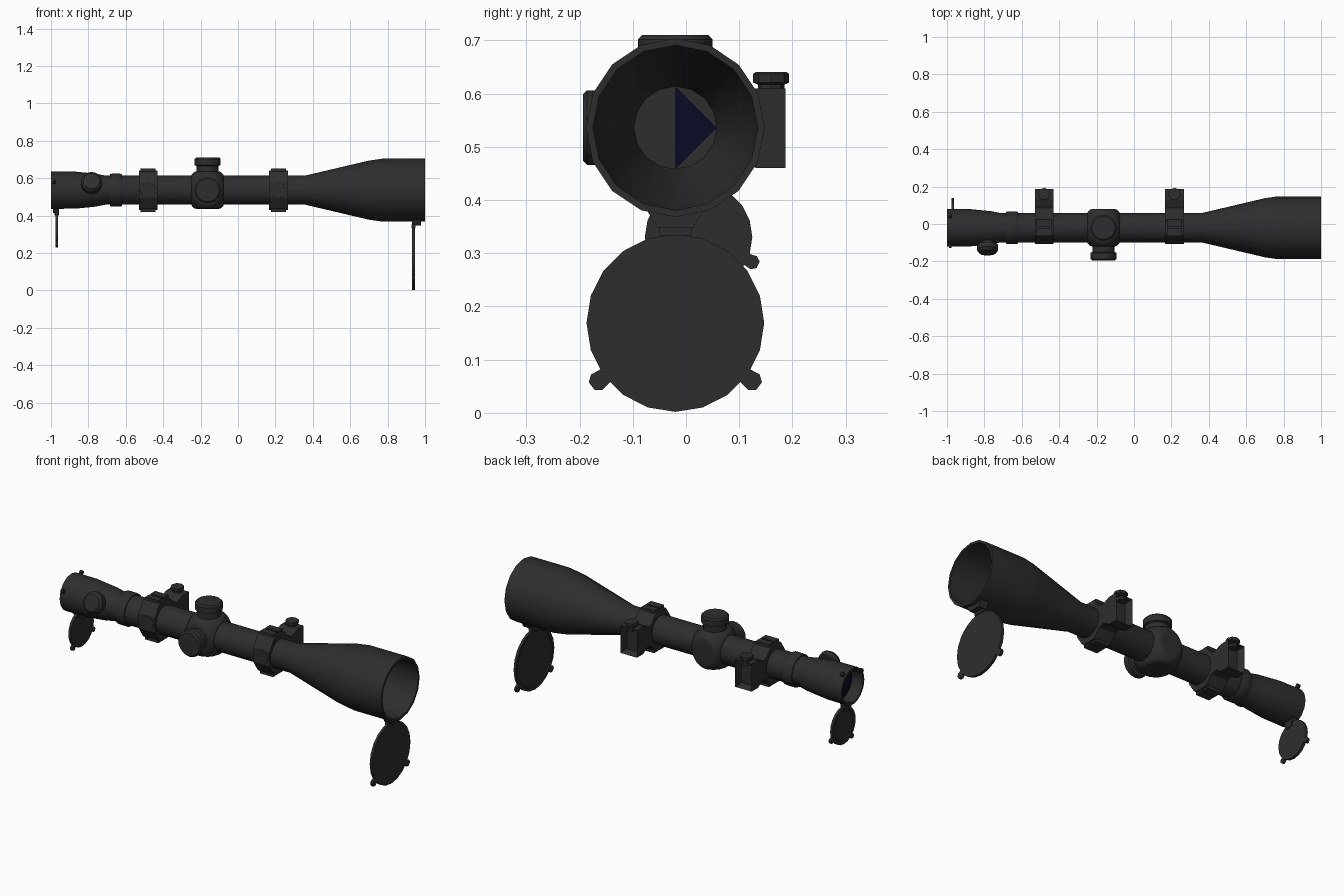
import bpy, bmesh, math
from mathutils import Vector, Matrix

if "Cube" in bpy.data.objects:
    bpy.data.objects.remove(bpy.data.objects["Cube"])

CY, CZ = -0.02, 0.536          # optical axis runs along x


def material(name, col):
    m = bpy.data.materials.new(name)
    m.diffuse_color = (*col, 1)
    m.use_nodes = True
    m.node_tree.nodes["Principled BSDF"].inputs["Base Color"].default_value = m.diffuse_color
    return m


BLACK = material("matte_black", (0.027, 0.027, 0.027))
NAVY = material("navy_glass", (0.003, 0.003, 0.018))


def finish(name, bm, mat=BLACK, smooth=True):
    bmesh.ops.remove_doubles(bm, verts=bm.verts, dist=1e-5)
    bmesh.ops.recalc_face_normals(bm, faces=bm.faces)
    me = bpy.data.meshes.new(name)
    bm.to_mesh(me)
    bm.free()
    ob = bpy.data.objects.new(name, me)
    bpy.context.collection.objects.link(ob)
    me.materials.append(mat)
    if smooth:
        bpy.ops.object.select_all(action='DESELECT')
        ob.select_set(True)
        bpy.context.view_layer.objects.active = ob
        bpy.ops.object.shade_smooth_by_angle(angle=math.radians(32))
    return ob


def lathe(name, profile, origin=(0, CY, CZ), axis=(1, 0, 0), n=16, mat=BLACK):
    """Revolve (distance, radius) points about an axis."""
    bm = bmesh.new()
    rot = Vector((0, 0, 1)).rotation_difference(Vector(axis)).to_matrix()
    rings = [[bm.verts.new(Vector(origin) + rot @ Vector(
        (r * math.cos(2 * math.pi * i / n), r * math.sin(2 * math.pi * i / n), d)))
        for i in range(n)] if r else
        [bm.verts.new(Vector(origin) + rot @ Vector((0, 0, d)))] for d, r in profile]
    for a, b in zip(rings, rings[1:]):
        for i in range(n):
            j = (i + 1) % n
            quad = [a[i % len(a)], a[j % len(a)], b[j % len(b)], b[i % len(b)]]
            bm.faces.new(list(dict.fromkeys(quad)))
    return finish(name, bm, mat)


def prism(name, pts, x0, x1, inset_dir=None):
    """Extrude a (y, z) outline from x0 to x1; optionally recess one side."""
    bm = bmesh.new()
    f = bm.faces.new([bm.verts.new((x0, y, z)) for y, z in pts])
    g = bmesh.ops.extrude_face_region(bm, geom=[f])['geom']
    bmesh.ops.translate(bm, vec=(x1 - x0, 0, 0),
                        verts=[v for v in g if isinstance(v, bmesh.types.BMVert)])
    bmesh.ops.recalc_face_normals(bm, faces=bm.faces)
    if inset_dir:
        faces = [f for f in bm.faces if f.normal.dot(Vector(inset_dir)) > 0.99]
        bmesh.ops.inset_region(bm, faces=faces, thickness=0.016)
        bmesh.ops.translate(bm, vec=Vector(inset_dir) * -0.04,
                            verts=list({v for f in faces for v in f.verts}))
    return finish(name, bm, smooth=False)


def turned(pts, angle, y=CY, z=CZ):
    """Rotate local (y, z) points and move them to a centre."""
    c, s = math.cos(angle), math.sin(angle)
    return [(y + a * c - b * s, z + a * s + b * c) for a, b in pts]


# Main body: hollow objective bell, tube and eyepiece
lathe("scope_body", [
    (0.38, 0), (0.38, 0.078), (0.70, 0.146), (0.77, 0.155), (1.0, 0.155), (1.0, 0.168),
    (0.77, 0.168), (0.70, 0.158), (0.36, 0.078), (-0.71, 0.078), (-0.76, 0.088),
    (-0.87, 0.099), (-1.0, 0.1), (-1.0, 0.089), (-0.93, 0.085), (-0.93, 0)])
lathe("eyepiece_lens", [(-0.935, 0), (-0.935, 0.085)], mat=NAVY)
lathe("power_ring", [(-0.685, 0.07), (-0.685, 0.084), (-0.677, 0.088), (-0.628, 0.088),
                     (-0.62, 0.084), (-0.62, 0.07)])

# Navy reflection seen deep inside the objective
prism("objective_reflection", [(CY, CZ + 0.077), (CY + 0.077, CZ), (CY, CZ - 0.077)],
      0.38, 0.384).data.materials[0] = NAVY

# Turret housing: cube rounded off by a sphere
TX = -0.163
bm = bmesh.new()
bmesh.ops.create_cube(bm, size=0.2)
bmesh.ops.subdivide_edges(bm, edges=bm.edges[:], cuts=11, use_grid_fill=True)
for v in bm.verts:
    if v.co.length > 0.127:
        v.co *= 0.127 / v.co.length
    v.co.x *= 0.88
bmesh.ops.translate(bm, vec=(TX, CY, CZ), verts=bm.verts)
finish("turret_housing", bm)

# Elevation and windage turrets
for name, axis in (("elevation_turret", (0, 0, 1)), ("windage_turret", (0, -1, 0))):
    lathe(name, [(0.08, 0), (0.08, 0.06), (0.13, 0.06), (0.134, 0.07), (0.166, 0.07),
                 (0.174, 0.062), (0.174, 0)], (TX, CY, CZ), axis, 20)

# Illumination knob on the eyepiece, tilted upwards
a = math.radians(20)
lathe("illumination_knob", [(0.05, 0), (0.05, 0.037), (0.095, 0.037), (0.1, 0.057),
                            (0.127, 0.057), (0.142, 0.045), (0.142, 0)],
      (-0.783, CY, CZ), (0, -math.cos(a), math.sin(a)))

# Mounting rings with rail clamps on the +y side
for label, x in (("rear", -0.48), ("front", 0.217)):
    half = [(0.11, 0.052), (0.08, 0.06), (0.05, 0.095), (0.038, 0.106), (-0.038, 0.106),
            (-0.05, 0.095), (-0.086, 0.04)]
    outline = half + [(y, -z) for y, z in reversed(half)]
    outline = turned([(y, z) for y, z in outline], 0)
    prism(label + "_ring", outline, x - 0.05, x + 0.05)
    # Flange blocks with the ring split
    for s in (-1, 1):
        for y in (-0.024, 0.024):
            prism(label + "_ring_flange", turned(
                [(y - 0.02, s * 0.085), (y + 0.02, s * 0.085),
                 (y + 0.02, s * 0.116), (y - 0.02, s * 0.116)], 0), x - 0.04, x + 0.04)
    lathe(label + "_ring_boss", [(0.06, 0), (0.06, 0.045), (0.088, 0.04), (0.088, 0)],
          (x, CY, CZ), (0, -1, 0))
    prism(label + "_rail_clamp", [(0.085, 0.49), (0.132, 0.46), (0.187, 0.46),
                                  (0.187, 0.61), (0.132, 0.61), (0.085, 0.59)],
          x - 0.05, x + 0.05, (0, 1, 0))
    lathe(label + "_clamp_nut", [(0.59, 0), (0.59, 0.025), (0.617, 0.025), (0.621, 0.034),
                                 (0.637, 0.034), (0.641, 0.028), (0.641, 0)],
          (x, 0.16, 0), (0, 0, 1), 8)

# Flip covers: lid, two finger tabs and a hinge, swung about the optical axis
TAB = [(-0.014, -0.01), (0.014, -0.01), (0.018, 0.018), (0.009, 0.03), (-0.009, 0.03),
       (-0.018, 0.018)]


def tab(name, ang, y, z, r, x0, x1, k=1.0):
    pts = [(p * k, r + q * k) for p, q in TAB]
    prism(name, turned(pts, ang - math.pi / 2, y, z), x0, x1)


for label, x, r, drop, body_r, swing in (("objective", 0.938, 0.167, 0.367, 0.168, 0),
                                         ("eyepiece", -0.970, 0.101, 0.21, 0.1, 12)):
    sw = math.radians(swing)
    (y, z), = turned([(0, -drop)], sw)
    lathe(label + "_cover", [(0.007, 0), (0.007, r), (-0.007, r), (-0.007, r - 0.016),
                             (-0.002, r - 0.02), (-0.002, 0)], (x, y, z), n=20)
    for d in (-37, -143):
        tab(label + "_cover_tab", math.radians(d) + sw, y, z, r, x - 0.007, x + 0.007,
            0.75 if swing else 1)
    w = 0.05 * body_r / 0.168 + 0.005
    hx0, hx1 = (x - 0.008, x + 0.04) if not swing else (x - 0.02, x + 0.012)
    prism(label + "_hinge", turned([(-w, -body_r + 0.015), (-w * .6, -body_r - 0.02),
                                    (w * .6, -body_r - 0.02), (w, -body_r + 0.015)], sw),
          hx0, hx1)
    prism(label + "_hinge_pin", turned([(-w * .55, -body_r - 0.015), (-w * .55, -body_r - 0.035),
                                        (w * .55, -body_r - 0.035), (w * .55, -body_r - 0.015)], sw),
          x - 0.01, x + 0.012)

# Latch tabs on the eyepiece rim
for d in (53, 155):
    tab("eyepiece_latch", math.radians(d), CY, CZ, 0.1, -0.99, -0.975, 0.6)
